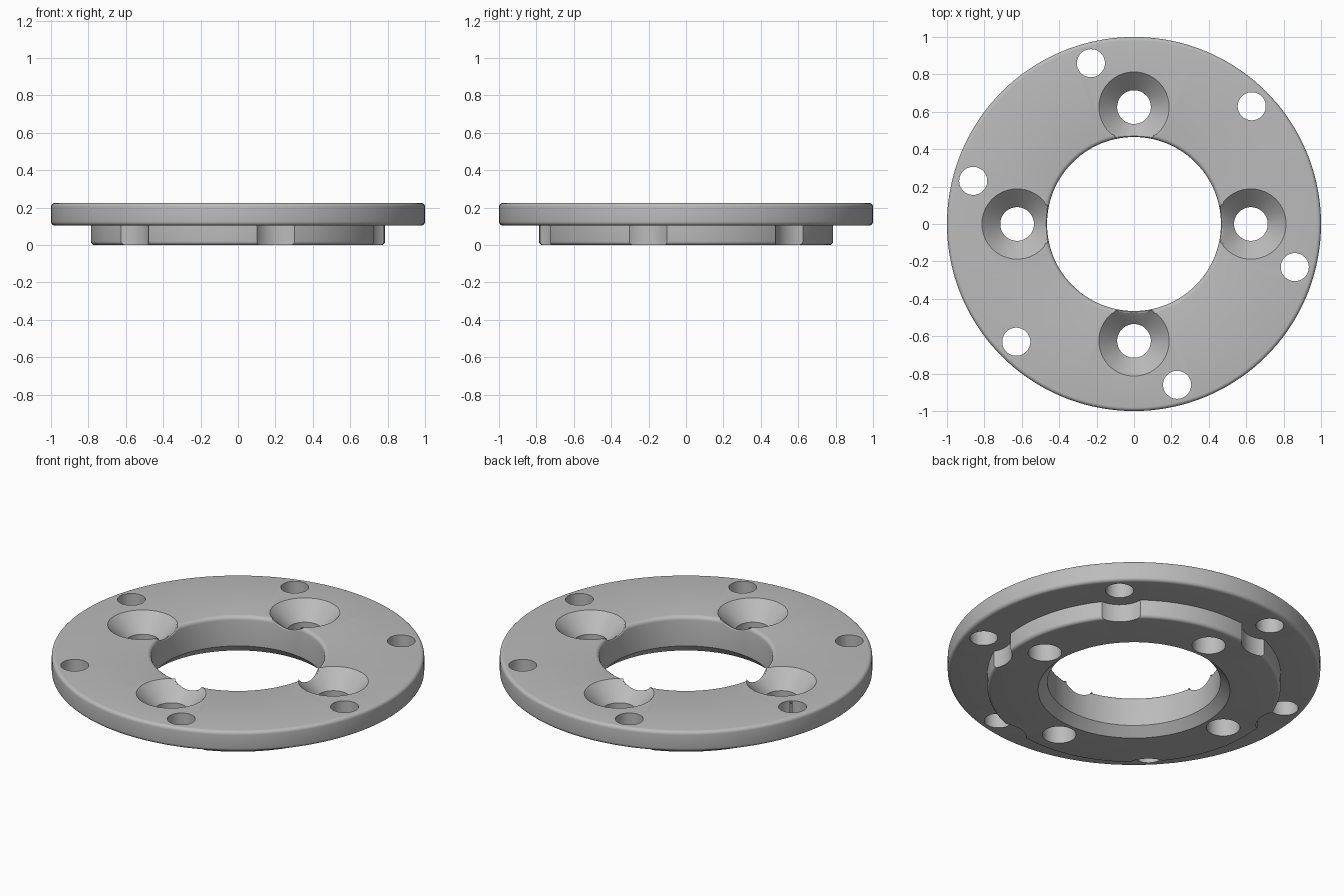
import bpy, bmesh
from math import cos, sin, pi, radians, hypot
from mathutils import Vector

cube = bpy.data.objects.get("Cube")
if cube:
    bpy.data.objects.remove(cube)

grey = bpy.data.materials.new("machined grey")
grey.use_nodes = True
colour = (0.5, 0.5, 0.5, 1)
grey.diffuse_color = colour
grey.node_tree.nodes["Principled BSDF"].inputs["Base Color"].default_value = colour

TOP, STEP = 0.225, 0.105
BORE, BOSS, ROUND = 0.465, 0.787, 0.02


def fillet(cx, cz, start, r=ROUND, steps=5):
    """Quarter-circle corner points in the r-z plane."""
    return [(cx + r * cos(start + i * pi / 2 / steps),
             cz + r * sin(start + i * pi / 2 / steps)) for i in range(steps + 1)]


def lathe(name, profile, segments, centre=(0, 0)):
    """Closed solid of revolution; points on the axis are welded."""
    bm = bmesh.new()
    verts = [bm.verts.new((r, 0, z)) for r, z in profile]
    edges = [bm.edges.new((a, b)) for a, b in zip(verts, verts[1:] + verts[:1])]
    bmesh.ops.spin(bm, geom=verts + edges, cent=(0, 0, 0), axis=(0, 0, 1),
                   angle=2 * pi, steps=segments, use_duplicate=False)
    bmesh.ops.remove_doubles(bm, verts=bm.verts, dist=1e-5)
    bmesh.ops.dissolve_degenerate(bm, edges=bm.edges, dist=1e-6)
    bmesh.ops.recalc_face_normals(bm, faces=bm.faces)
    bmesh.ops.translate(bm, vec=Vector((*centre, 0)), verts=bm.verts)
    mesh = bpy.data.meshes.new(name)
    bm.to_mesh(mesh)
    bm.free()
    obj = bpy.data.objects.new(name, mesh)
    bpy.context.collection.objects.link(obj)
    return obj


# Flange with lower boss and chamfered bore
profile = [(BORE, TOP), (BORE, 0.05), (BORE + 0.05, 0)]
profile += fillet(BOSS - ROUND, ROUND, -pi / 2)
profile += [(BOSS, STEP)]
profile += fillet(1 - ROUND, STEP + ROUND, -pi / 2)
profile += fillet(1 - ROUND, TOP - ROUND, 0)
flange = lathe("flange", profile, 144)
flange.data.materials.append(grey)

cutters = []


def polar(r, degrees):
    return r * cos(radians(degrees)), r * sin(radians(degrees))


def rod(name, r, low, high, centre):
    cutters.append(lathe(name, [(0, low), (r, low), (r, high), (0, high)], 48, centre))


# Outer bolt holes with the reliefs they need in the boss
for i in range(6):
    centre = polar(0.89, 45 + 60 * i)
    rod("bolt_hole_cutter", 0.075, -0.1, 0.4, centre)
    rod("relief_cutter", 0.152, -0.1, STEP, centre)

# Countersunk screw holes breaking into the bore
for i in range(4):
    cone = [(0, -0.1), (0.09, -0.1), (0.09, TOP - 0.098),
            (0.188, TOP), (0.238, TOP + 0.05), (0, TOP + 0.05)]
    cutters.append(lathe("countersink_cutter", cone, 64, polar(0.625, 90 * i)))

for cutter in cutters:
    cutter.hide_render = True
    cut = flange.modifiers.new("cut", 'BOOLEAN')
    cut.operation = 'DIFFERENCE'
    cut.solver = 'EXACT'
    cut.object = cutter

baked = bpy.data.meshes.new_from_object(
    flange.evaluated_get(bpy.context.evaluated_depsgraph_get()))
flange.modifiers.clear()
flange.data = baked
for cutter in cutters:
    bpy.data.objects.remove(cutter)

# Round the upper bore rim, following its dips at the countersinks
bm = bmesh.new()
bm.from_mesh(baked)
bmesh.ops.remove_doubles(bm, verts=bm.verts, dist=0.003)


def on_rim(v):
    return abs(hypot(v.co.x, v.co.y) - BORE) < 0.002 and v.co.z > 0.15


rim = [e for e in bm.edges if all(on_rim(v) for v in e.verts)
       and hypot(*(e.verts[0].co - e.verts[1].co).xy) > 0.001]
bmesh.ops.bevel(bm, geom=rim, offset=0.022, offset_type='OFFSET', segments=4,
                profile=0.5, affect='EDGES', clamp_overlap=False)
bmesh.ops.recalc_face_normals(bm, faces=bm.faces)
bm.to_mesh(baked)
bm.free()

bpy.ops.object.select_all(action='DESELECT')
flange.select_set(True)
bpy.context.view_layer.objects.active = flange
bpy.ops.object.shade_smooth_by_angle(angle=radians(30))
